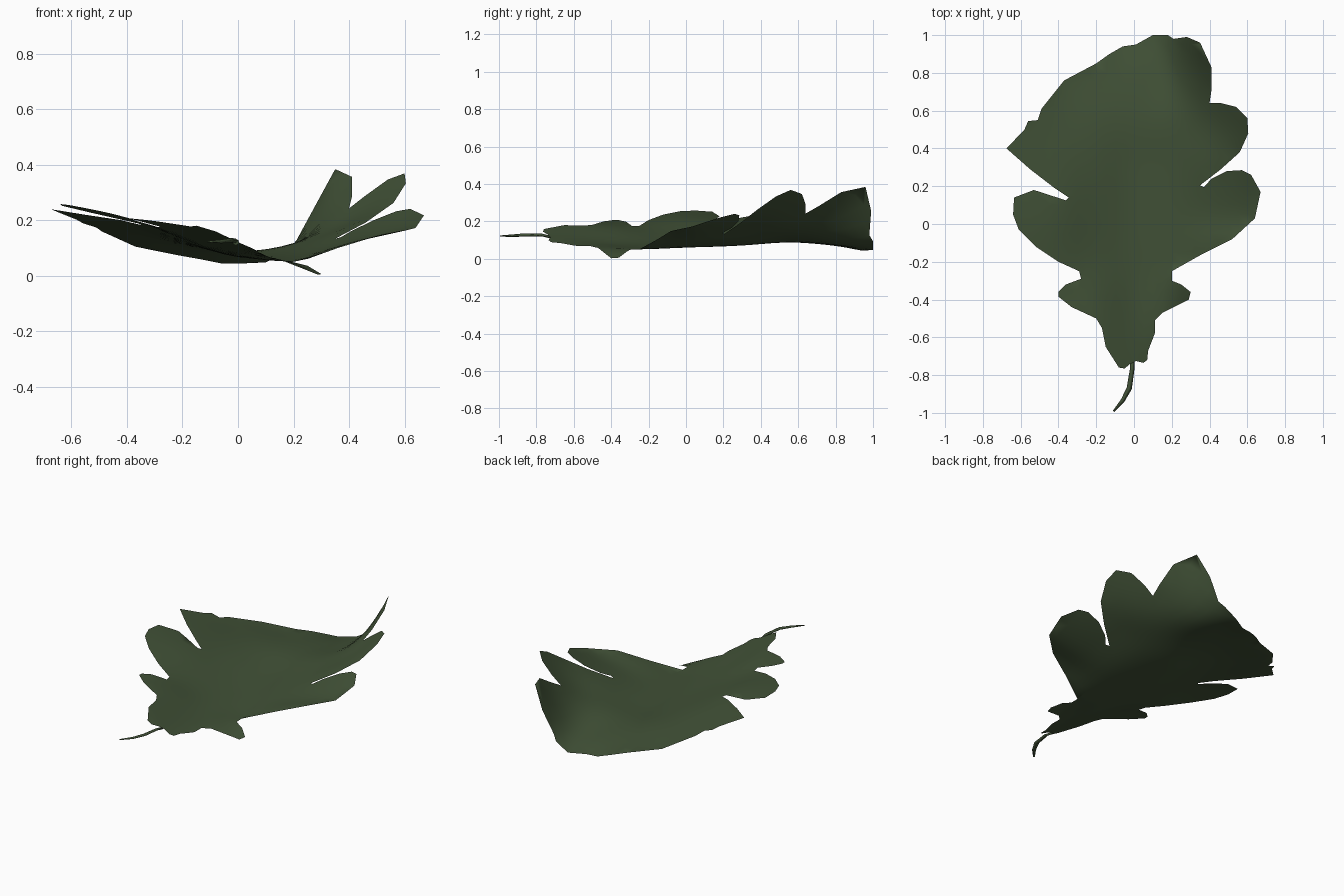
import bpy, bmesh
from mathutils import Vector
from mathutils.geometry import delaunay_2d_cdt

if "Cube" in bpy.data.objects:
    bpy.data.objects.remove(bpy.data.objects["Cube"])

# Leaf edge, seen from above: left half from stem to tip, right half from tip to stem
LEFT = [(-.02, -.74), (-.05, -.765), (-.08, -.76), (-.15, -.65), (-.17, -.55), (-.2, -.5),
        (-.33, -.44), (-.4, -.385), (-.4, -.36), (-.36, -.32), (-.28, -.29), (-.29, -.25),
        (-.4, -.2), (-.52, -.12), (-.61, -.03), (-.64, .05), (-.635, .14), (-.53, .18),
        (-.36, .125), (-.345, .14), (-.42, .19), (-.55, .29), (-.675, .4), (-.58, .5),
        (-.56, .545), (-.51, .55), (-.49, .61), (-.37, .76), (-.2, .85), (-.13, .9),
        (-.06, .94), (.01, .95)]
RIGHT = [(.1, 1), (.18, 1), (.21, .98), (.28, .99), (.35, .96), (.41, .83), (.41, .71),
         (.4, .64), (.46, .64), (.54, .62), (.6, .56), (.605, .48), (.56, .38), (.46, .29),
         (.35, .205), (.37, .195), (.41, .24), (.49, .28), (.57, .285), (.62, .26), (.67, .17),
         (.64, .03), (.52, -.08), (.36, -.16), (.2, -.25), (.2, -.3), (.25, -.32), (.3, -.36),
         (.29, -.4), (.15, -.47), (.11, -.51), (.11, -.58), (.075, -.67), (.07, -.72),
         (.05, -.735), (.01, -.725)]

# Heights of the curled blade: one cross-section per y station
XS = [-.66, -.4, -.2, 0, .2, .4, .64]
YS = [-.72, -.4, -.2, .05, .3, .55, .8, 1]
ZS = [[.25, .23, .205, .12, .04, .03, .02],
      [.25, .208, .17, .085, .045, -.055, -.15],
      [.265, .207, .14, .073, .053, .10, .15],
      [.262, .207, .128, .067, .07, .12, .175],
      [.245, .18, .12, .072, .093, .17, .265],
      [.22, .142, .107, .087, .117, .21, .395],
      [.20, .107, .075, .071, .105, .325, .53],
      [.18, .09, .06, .032, .115, .50, .70]]


def spline(ts, vs, t):
    """Cubic interpolation through unevenly spaced values."""
    n = len(ts)
    i = max(0, min(n - 2, sum(a <= t for a in ts) - 1))
    t = max(ts[0] - .02, min(ts[-1] + .02, t))

    def slope(k):
        a, b = max(k - 1, 0), min(k + 1, n - 1)
        return (vs[b] - vs[a]) / (ts[b] - ts[a])
    h = ts[i + 1] - ts[i]
    u = (t - ts[i]) / h
    return ((2*u**3 - 3*u**2 + 1) * vs[i] + (u**3 - 2*u*u + u) * h * slope(i)
            + (3*u*u - 2*u**3) * vs[i + 1] + (u**3 - u*u) * h * slope(i + 1))


def height(x, y):
    return max(0, spline(YS, [spline(XS, row, x) for row in ZS], y))


green = bpy.data.materials.new("leaf_green")
green.diffuse_color = (.053, .083, .038, 1)
green.use_nodes = True
green.node_tree.nodes["Principled BSDF"].inputs["Base Color"].default_value = green.diffuse_color


def finish(bm, name):
    me = bpy.data.meshes.new(name)
    bm.to_mesh(me)
    bm.free()
    me.materials.append(green)
    for p in me.polygons:
        p.use_smooth = True
    ob = bpy.data.objects.new(name, me)
    bpy.context.collection.objects.link(ob)
    return ob


# Blade: fill the outline with triangles over a grid, then lift to the curl
edge = [Vector(p) for p in reversed(LEFT + RIGHT)]
inner = [Vector((-.65 + .05 * i + .003, -.75 + .05 * j + .002)) for i in range(27) for j in range(35)]
pts, _, tris, *_ = delaunay_2d_cdt(edge + inner, [], [list(range(len(edge)))], 1, 1e-5)
bm = bmesh.new()
vs = [bm.verts.new((p.x, p.y, height(p.x, p.y))) for p in pts]
for t in tris:
    bm.faces.new([vs[k] for k in t])
bmesh.ops.delete(bm, geom=[v for v in bm.verts if not v.link_faces], context='VERTS')
bm.normal_update()
if sum(f.normal.z for f in bm.faces) < 0:
    bmesh.ops.reverse_faces(bm, faces=bm.faces)
finish(bm, "leaf_blade")

# Stem: thin curved stalk, tapering towards its end
bm = bmesh.new()
path = [(-.008, -.725, height(-.008, -.725) - .008, .012), (-.01, -.77, .127, .012),
        (-.025, -.87, .127, .014), (-.06, -.935, .123, .011), (-.108, -.992, .122, .005)]
rings = []
for k, (x, y, z, r) in enumerate(path):
    a, b = Vector(path[max(k - 1, 0)][:3]), Vector(path[min(k + 1, len(path) - 1)][:3])
    d = (b - a).normalized()
    s = d.cross(Vector((0, 0, 1))).normalized()
    up = s.cross(d)
    c = Vector((x, y, z))
    rings.append([bm.verts.new(c + s * r * p + up * r * .6 * q)
                  for p, q in ((1, 0), (0, 1), (-1, 0), (0, -1))])
for r0, r1 in zip(rings, rings[1:]):
    for k in range(4):
        bm.faces.new((r0[k], r0[(k + 1) % 4], r1[(k + 1) % 4], r1[k]))
bm.faces.new(rings[0])
bm.faces.new(rings[-1])
bmesh.ops.recalc_face_normals(bm, faces=bm.faces)
finish(bm, "leaf_stem")
